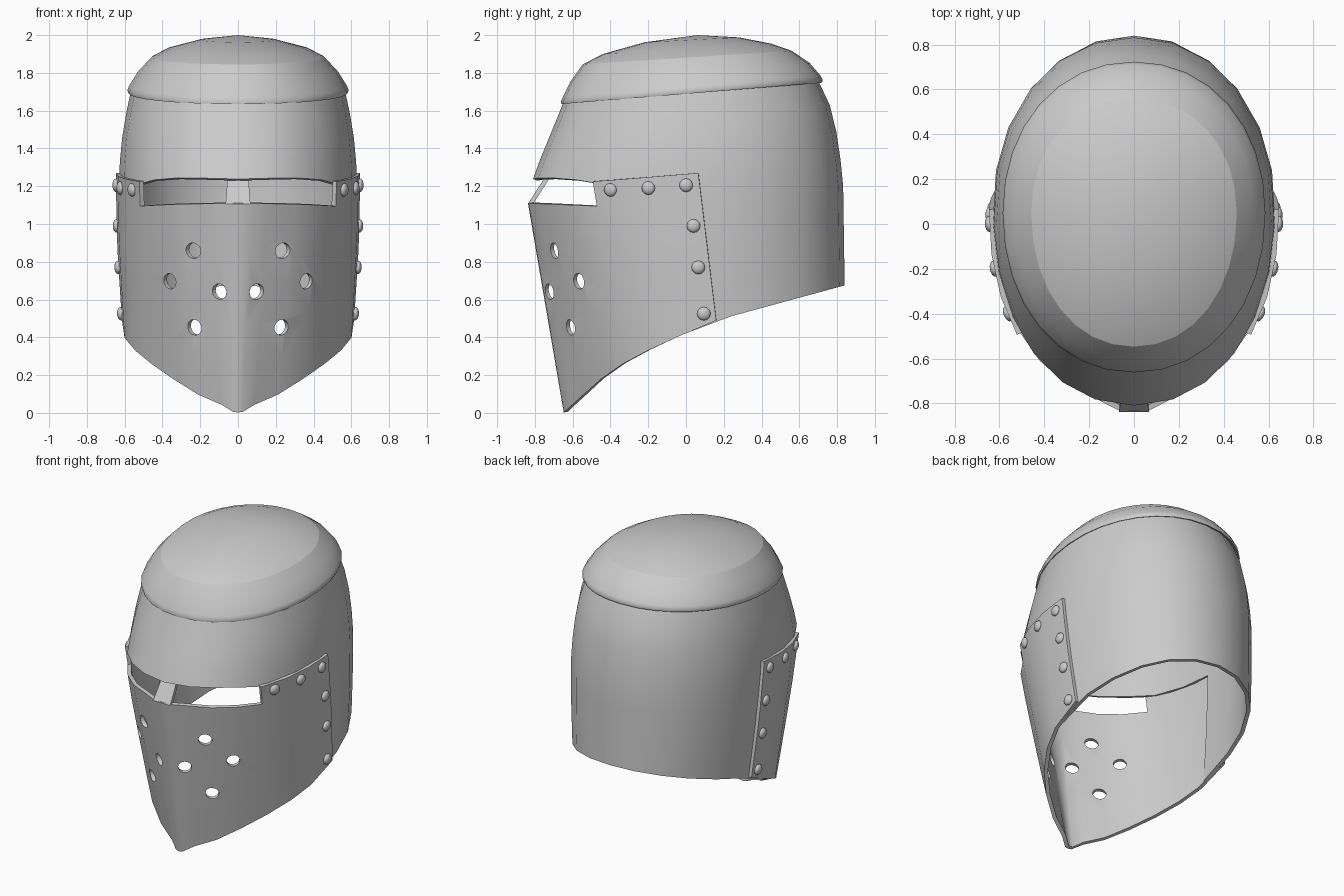
import bpy, bmesh
from math import sin, cos, acos, radians, pi
from mathutils import Vector, Matrix

if "Cube" in bpy.data.objects:
    bpy.data.objects.remove(bpy.data.objects["Cube"])

CY = 0.05  # y of the widest line of every cross-section


def lerp(table, v):
    if v <= table[0][0]:
        return table[0][1]
    for (a, p), (b, q) in zip(table, table[1:]):
        if v <= b:
            return p + (q - p) * (v - a) / (b - a)
    return table[-1][1]


def section(phi, w, yf, yb, n):
    """Egg-shaped superellipse; phi 0 = front, pi = back."""
    c, m = cos(phi), (n if phi < pi / 2 else 2.1)
    r = abs(c) ** (2 / m)
    y = CY - (CY - yf) * r if c > 0 else CY + (yb - CY) * r
    return w * max(0, sin(phi)) ** (2 / m), y


WIDTH = [(0, .565), (.25, .59), (.5, .605), (.9, .627), (1.27, .632), (1.5, .61), (1.7, .57), (1.8, .54)]
BACK = [(.67, .84), (1.2, .832), (1.4, .812), (1.6, .775), (1.75, .705), (1.8, .68)]
BROW = [(1.25, -.81), (1.64, -.65), (1.8, -.59)]
BOTTOM = [(-.65, 0), (-.4, .225), (-.155, .355), (.16, .49), (.84, .675)]
PLATE_EDGE = [(.49, .16), (1.27, .065)]


def shell_pt(deg, z):
    x, y = section(radians(deg), lerp(WIDTH, z), lerp(BROW, z), lerp(BACK, z), 2.1)
    return Vector((x, y, z))


def face_pt(deg, z):
    phi = radians(deg)
    yb = lerp(BACK, z)
    if deg == 90:  # last column follows the slanted rear edge of the plate
        phi = acos(-((lerp(PLATE_EDGE, z) - CY) / (yb - CY)) ** 1.05)
    x, y = section(phi, lerp(WIDTH, z) + .015, -.62 - .171 * z, yb, 1.5 + .5 * z)
    ridge = .027 * min(1, max(0, (13.5 - deg) / 8))
    return Vector((x, y - ridge, z))


def on_curve(pt, deg, curve):
    z = curve[0][1]
    for _ in range(25):
        z = lerp(curve, pt(deg, z).y)
    return z


def patch(bm, pt, cols, low, high, rows):
    """Grid between two height curves, outward facing, right half only."""
    grid = []
    for d in cols:
        a, b = on_curve(pt, d, low), on_curve(pt, d, high)
        grid.append([bm.verts.new(pt(d, a + (b - a) * j / rows)) for j in range(rows + 1)])
    for p, q in zip(grid, grid[1:]):
        for j in range(rows):
            bm.faces.new((p[j], q[j], q[j + 1], p[j + 1]))


def to_object(name, bm):
    bmesh.ops.remove_doubles(bm, verts=bm.verts, dist=1e-4)
    me = bpy.data.meshes.new(name)
    bm.to_mesh(me)
    bm.free()
    ob = bpy.data.objects.new(name, me)
    bpy.context.collection.objects.link(ob)
    return ob


def finish(ob, mirror=False, thick=0, cutter=None, angle=32):
    if mirror:
        ob.modifiers.new("mirror", 'MIRROR').merge_threshold = .001
    if thick:
        s = ob.modifiers.new("thickness", 'SOLIDIFY')
        s.thickness, s.offset = thick, -1
    if cutter:
        b = ob.modifiers.new("holes", 'BOOLEAN')
        b.operation, b.object, b.solver = 'DIFFERENCE', cutter, 'EXACT'
    bpy.ops.object.select_all(action='DESELECT')
    ob.select_set(True)
    bpy.context.view_layer.objects.active = ob
    for m in list(ob.modifiers):
        bpy.ops.object.modifier_apply(modifier=m.name)
    bpy.ops.object.shade_smooth_by_angle(angle=radians(angle))


# Skull shell: brow in front, full-height wall at the back
bm = bmesh.new()
front = [0, 15, 29, 44, 58, 73, 87]
rear = [87, 103, 118, 134, 149, 165, 180]
seam = [(-1, 1.2), (1, 1.2)]
shell_top = [(-.66, 1.66), (.72, 1.775)]
patch(bm, shell_pt, front, [(-.81, 1.238), (-.75, 1.248), (-.48, 1.225), (-.4, 1.2)], shell_top, 4)
patch(bm, shell_pt, rear, seam, shell_top, 4)
patch(bm, shell_pt, rear, BOTTOM, seam, 4)
finish(to_object("skull_shell", bm), mirror=True, thick=.025)

# Breathing-hole cutters
bm = bmesh.new()
for x, y, z in [(.23, -.69, .86), (.345, -.55, .70), (.11, -.735, .64), (.22, -.60, .455)]:
    for s in (1, -1):
        rot = Vector((s * .68, -.72, -.12)).to_track_quat('Z', 'Y').to_matrix().to_4x4()
        bmesh.ops.create_cone(bm, cap_ends=True, segments=16, radius1=.042, radius2=.042,
                              depth=.2, matrix=Matrix.Translation((s * x, y, z)) @ rot)
cutter = to_object("hole_cutter", bm)
cutter.hide_render = True

# Face plate with ridge and eye slit
bm = bmesh.new()
cols = [0, 5.5, 13.5, 27, 40, 53, 66, 79, 90]
slit = [(-.84, 1.11), (-.48, 1.095)]
patch(bm, face_pt, cols, BOTTOM, slit, 5)
patch(bm, face_pt, cols[5:], slit, [(-.48, 1.225), (.065, 1.27)], 1)
finish(to_object("face_plate", bm), mirror=True, thick=.025, cutter=cutter)
bpy.data.objects.remove(cutter)

# Nasal bar leaning back through the slit
bm = bmesh.new()
bmesh.ops.create_cube(bm, size=2)
for v in bm.verts:
    up, back = v.co.z > 0, v.co.y > 0
    w = .055 if up else .066
    v.co = Vector(((w if v.co.x > 0 else -w),
                   (-.745 if up else -.838) + .028 * back, 1.25 if up else 1.105))
finish(to_object("nasal_bar", bm))


# Crown: tilted rings (width, front y, back y, front z, back z)
def rings(name, data, tip=None):
    bm = bmesh.new()
    n = 32
    loops = []
    for w, yf, yb, zf, zb in data:
        loop = []
        for i in range(n):
            k = i if i <= n // 2 else n - i
            x, y = section(2 * pi * k / n, w, yf, yb, 2.1)
            loop.append(bm.verts.new((x if i <= n // 2 else -x, y,
                                      zf + (zb - zf) * (y - yf) / (yb - yf))))
        loops.append(loop)
    for p, q in zip(loops, loops[1:]):
        for i in range(n):
            k = (i + 1) % n
            bm.faces.new((p[i], p[k], q[k], q[i]))
    if tip:
        t = bm.verts.new(tip)
        for i in range(n):
            bm.faces.new((loops[-1][i], loops[-1][(i + 1) % n], t))
    finish(to_object(name, bm), thick=.015, angle=50)


rim = (.458, -.547, .56, 1.845, 1.917)
rings("crown_band", [(.565, -.645, .70, 1.643, 1.757), (.58, -.66, .72, 1.635, 1.748),
                     (.586, -.662, .724, 1.65, 1.762), (.578, -.652, .713, 1.672, 1.784),
                     (.53, -.61, .655, 1.757, 1.852), rim])
rings("crown_dome", [rim, (.37, -.44, .45, 1.9, 1.955), (.2, -.22, .28, 1.962, 1.988)], (0, .06, 2))

# Rivets along the top and rear edges of the face plate
bm = bmesh.new()
for y, z in [(-.40, 1.18), (-.2, 1.19), (0, 1.205), (.04, .99), (.065, .77), (.095, .525)]:
    d = min((k * .1 for k in range(300, 1000) if k != 900), key=lambda a: abs(face_pt(a, z).y - y))
    p = face_pt(d, z)
    along = face_pt(d + 1.05, z) - face_pt(d - 1.05, z)
    up = face_pt(d, z + .02) - face_pt(d, z - .02)
    rot = along.cross(up).to_track_quat('Z', 'Y').to_matrix().to_4x4()
    bmesh.ops.create_uvsphere(bm, u_segments=12, v_segments=8, radius=.036,
                              matrix=Matrix.Translation(p) @ rot @ Matrix.Diagonal((1, 1, .55, 1)))
finish(to_object("rivets", bm), mirror=True, angle=60)
